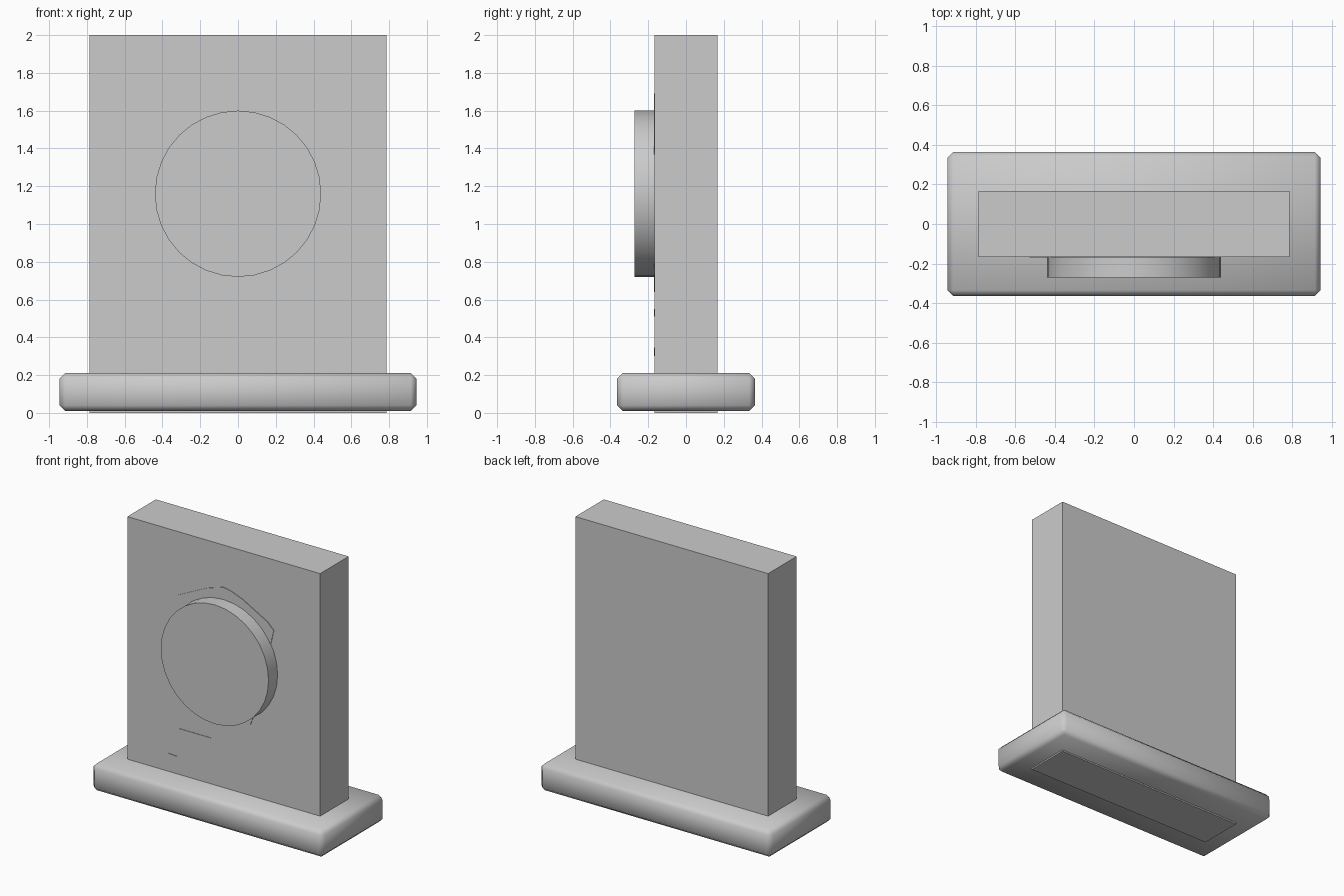
import bpy, bmesh, math

if "Cube" in bpy.data.objects:
    bpy.data.objects.remove(bpy.data.objects["Cube"])

grey = bpy.data.materials.new("stone grey")
grey.diffuse_color = (0.6, 0.6, 0.6, 1)
grey.use_nodes = True
grey.node_tree.nodes["Principled BSDF"].inputs["Base Color"].default_value = grey.diffuse_color


def finish(name, bm, smooth=None):
    bmesh.ops.recalc_face_normals(bm, faces=bm.faces)
    me = bpy.data.meshes.new(name)
    bm.to_mesh(me)
    bm.free()
    me.materials.append(grey)
    ob = bpy.data.objects.new(name, me)
    bpy.context.collection.objects.link(ob)
    if smooth:
        bpy.ops.object.select_all(action='DESELECT')
        ob.select_set(True)
        bpy.context.view_layer.objects.active = ob
        bpy.ops.object.shade_smooth_by_angle(angle=math.radians(smooth))
    return ob


def box(name, x, y, z0, z1, bevel=0):
    bm = bmesh.new()
    bmesh.ops.create_cube(bm, size=1)
    for v in bm.verts:
        v.co = (v.co.x * 2 * x, v.co.y * 2 * y, z0 + (v.co.z + 0.5) * (z1 - z0))
    if bevel:
        bmesh.ops.bevel(bm, geom=bm.edges[:], offset=bevel, segments=1,
                        affect='EDGES', profile=0.5)
    return finish(name, bm, 50 if bevel else None)


def extrusion(name, outline, y_front, y_back, smooth=None):
    """Extrude an (x, z) outline along y."""
    bm = bmesh.new()
    face = bm.faces.new([bm.verts.new((x, y_front, z)) for x, z in outline])
    out = bmesh.ops.extrude_face_region(bm, geom=[face])["geom"]
    # the source face stays as the front cap
    moved = [g for g in out if isinstance(g, bmesh.types.BMVert)]
    bmesh.ops.translate(bm, verts=moved, vec=(0, y_back - y_front, 0))
    return finish(name, bm, smooth)


# Bevelled plinth and upright slab running through it
box("plinth", 0.945, 0.365, 0.01, 0.21, 0.03)
box("slab", 0.787, 0.166, 0.0, 2.0)

# Round medallion
ring = [(0.44 * math.cos(math.tau * i / 32), 1.16 + 0.44 * math.sin(math.tau * i / 32))
        for i in range(32)]
extrusion("medallion", ring, -0.272, -0.15, 30)

# Shallow irregular relief behind the medallion
relief = [(0, 1.69), (0.07, 1.675), (0.16, 1.64), (0.36, 1.53), (0.41, 1.48),
          (0.385, 1.37), (0.3, 1.1), (0.24, 0.79), (0.22, 0.735), (-0.07, 0.64),
          (-0.14, 0.655), (-0.25, 0.71), (-0.38, 0.79), (-0.45, 0.89), (-0.435, 1.1),
          (-0.42, 1.3), (-0.415, 1.48), (-0.37, 1.535), (-0.13, 1.65)]
extrusion("relief", relief, -0.170, -0.162)

# Small chips low on the slab face
extrusion("wide_chip", [(-0.36, 0.55), (-0.1, 0.55), (-0.16, 0.51), (-0.34, 0.51)],
          -0.170, -0.162)
extrusion("small_chip", [(-0.53, 0.3), (-0.44, 0.3), (-0.38, 0.34), (-0.45, 0.345),
                         (-0.53, 0.325)], -0.170, -0.162)
